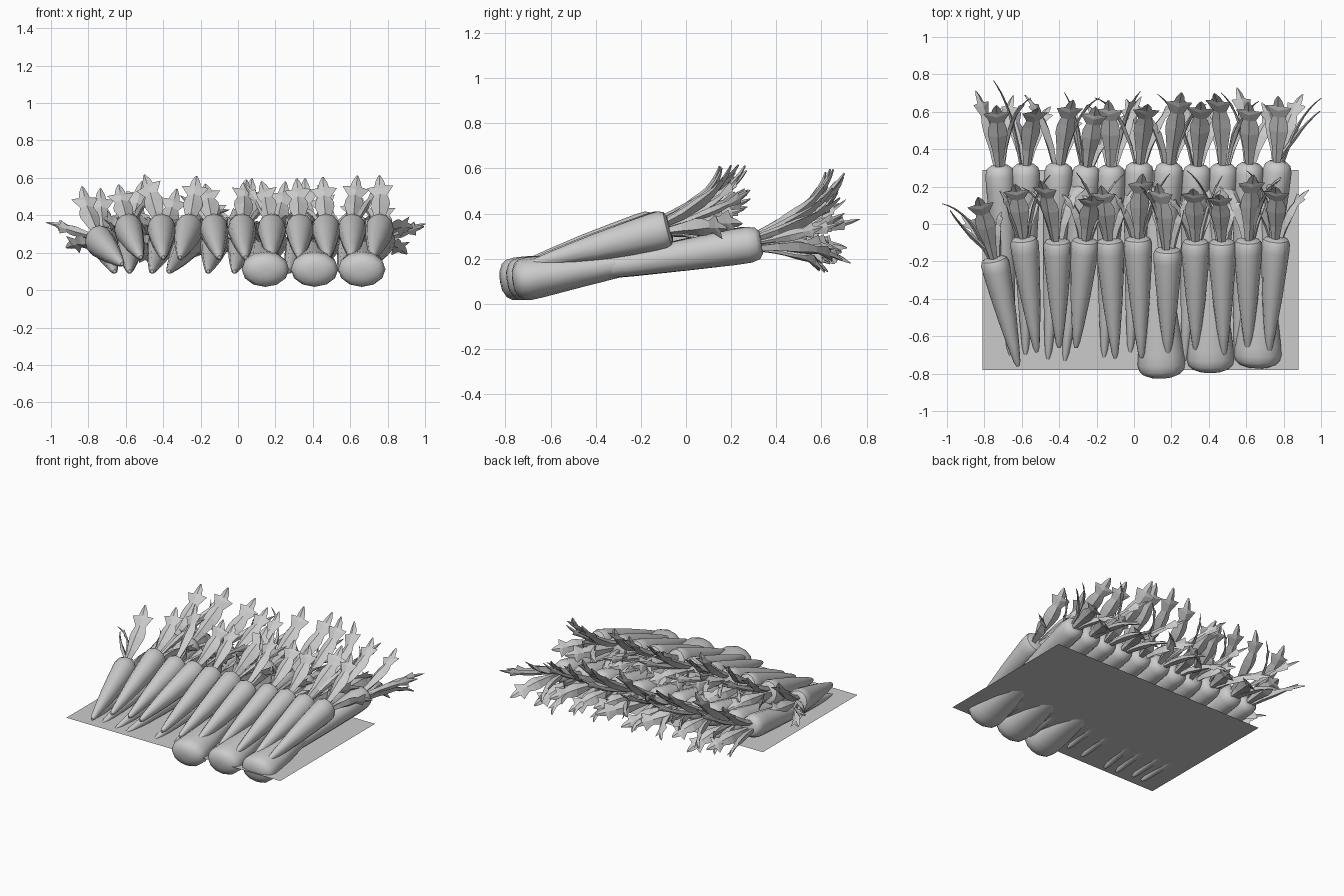
import bpy, bmesh, math, random
from mathutils import Vector

if "Cube" in bpy.data.objects:
    bpy.data.objects.remove(bpy.data.objects["Cube"])

random.seed(11)


def finish(name, verts, faces, smooth=True):
    bm = bmesh.new()
    vs = [bm.verts.new(v) for v in verts]
    for f in faces:
        bm.faces.new([vs[i] for i in f])
    if bm.calc_volume(signed=True) < 0:
        bmesh.ops.reverse_faces(bm, faces=bm.faces)
    me = bpy.data.meshes.new(name)
    bm.to_mesh(me)
    bm.free()
    ob = bpy.data.objects.new(name, me)
    bpy.context.collection.objects.link(ob)
    if smooth:
        bpy.context.view_layer.objects.active = ob
        bpy.ops.object.select_all(action='DESELECT')
        ob.select_set(True)
        bpy.ops.object.shade_smooth_by_angle(angle=math.radians(40))
    return ob


def loft(rings):
    """Closed, consistently wound skin over equal-length rings."""
    n = len(rings[0])
    verts = [v for r in rings for v in r]
    faces = [(i * n + j, i * n + (j + 1) % n, (i + 1) * n + (j + 1) % n, (i + 1) * n + j)
             for i in range(len(rings) - 1) for j in range(n)]
    faces.append(tuple(reversed(range(n))))
    faces.append(tuple((len(rings) - 1) * n + j for j in range(n)))
    return verts, faces


# root profile: (fraction from tip to crown, relative radius)
ROOT = [(0, .12), (.04, .24), (.2, .43), (.45, .68), (.7, .87), (.88, .99),
        (.95, 1), (.985, .88), (1, .62), (1.003, .25)]
# blunt root with a softly domed end
BLUNT = [(0, .1), (.2, .34), (.45, .58), (.7, .8), (.88, .97), (.93, 1),
         (.965, .94), (.985, .78), (1, .45), (1.003, .15)]


def root(name, tip, crown, rx, rz, profile=ROOT, sides=12):
    tip, crown = Vector(tip), Vector(crown)
    a = (crown - tip).normalized()
    s = a.cross(Vector((0, 0, 1))).normalized()
    u = s.cross(a)
    rings = []
    for t, r in profile:
        c = tip.lerp(crown, t)
        rings.append([c + s * (math.cos(k * math.tau / sides) * rx * r)
                      + u * (math.sin(k * math.tau / sides) * rz * r) for k in range(sides)])
    finish(name, *loft(rings))
    return a, s, u


# leaf rows: (fraction along, half width, half thickness, forward sweep of side points)
LEAF = [(0, .018, .016, 0), (.25, .032, .024, 0), (.48, .052, .026, 0), (.58, .05, .02, 0),
        (.68, .036, .014, 0), (.78, .072, .012, .05), (.84, .03, .011, 0),
        (.92, .022, .008, 0), (1, .005, .004, 0)]


def leaf(name, base, axis, out, length, tilt, curl, width=1):
    side = axis.cross(out).normalized()
    p, last, rings = Vector(base), 0, []
    for v, w, h, sweep in LEAF:
        th = tilt + curl * v * v
        d = axis * math.cos(th) + out * math.sin(th)
        n = out * math.cos(th) - axis * math.sin(th)
        p = p + d * ((v - last) * length)
        last = v
        f = d * (sweep * length)
        rings.append([p + side * w * width + f, p + n * h * width,
                      p - side * w * width + f, p - n * h * width])
    finish(name, *loft(rings), smooth=False)


def greens(name, crown, a, s, u, alt, grow):
    base = Vector(crown) - a * .02
    # one upright leaf, two side leaves, one thin long leaf
    for k, (ang, wid) in enumerate([(90, 1), (215, .85), (325, .85), (20 if alt else 160, .4)]):
        ang = math.radians(ang + random.uniform(-25, 25))
        out = s * math.cos(ang) + u * math.sin(ang)
        length = grow * (random.uniform(.37, .46) if k in (0, 3) else random.uniform(.27, .4))
        tilt = math.radians(random.uniform(4, 15))
        curl = math.radians(random.uniform(20, 55))
        leaf(f"{name}_leaf_{k + 1}", base + out * .024, a, out, length, tilt, curl, wid)


XS = [-.75, -.59, -.41, -.26, -.13, .02, .18, .33, .47, .61, .76]
TIPS = [-.62, -.52, -.40, -.31, -.10, .04, .18, .33, .48, .61, .72]

# upper row of carrots
for i, (x, t) in enumerate(zip(XS, TIPS)):
    first = i == 0
    dy = -.05 if i == 6 else random.uniform(-.01, .01)
    crown = (x, -.18, .27) if first else (x, -.08 + dy, .335)
    tip = (t, -.76, .14) if first else (t, random.uniform(-.73, -.66), .175)
    frame = root(f"upper_carrot_{i + 1}", tip, crown, .076, .085)
    greens(f"upper_carrot_{i + 1}", crown, *frame, i % 2, 1)

# lower row of carrots, set further back
for i, (x, t) in enumerate(zip(XS, TIPS)):
    x = x + (.03 if i == 0 else .01)
    crown = (x, .325 + random.uniform(-.015, .01), .27)
    tip = (t - .06 if i else -.66, random.uniform(-.74, -.68), .1)
    frame = root(f"lower_carrot_{i + 1}", tip, crown, .078, .08)
    greens(f"lower_carrot_{i + 1}", crown, *frame, (i + 1) % 2, 1.12)

# outermost side leaves
for nm, b, e in (("left", (-.74, -.18, .28), (-.99, .07, .35)),
                 ("right", (.76, .32, .27), (.99, .61, .34))):
    d = Vector(e) - Vector(b)
    leaf(f"{nm}_side_leaf", b, d.normalized(),
         d.cross(Vector((0, 0, 1))).normalized(), d.length, -.1, .3, .5)

# three large roots at the bottom with their blunt ends facing front
for i, (x, y, xe) in enumerate([(.15, -.82, .1), (.41, -.79, .40), (.66, -.765, .68)]):
    root(f"large_root_{i + 1}", (xe, .2, .26), (x, y, .1), .127, .095, BLUNT)

# tray sheet under the pile
finish("tray_sheet", [(-.81, -.78, .108), (.88, -.78, .108), (.88, .29, .108), (-.81, .29, .108)],
       [(0, 1, 2, 3)], smooth=False)
